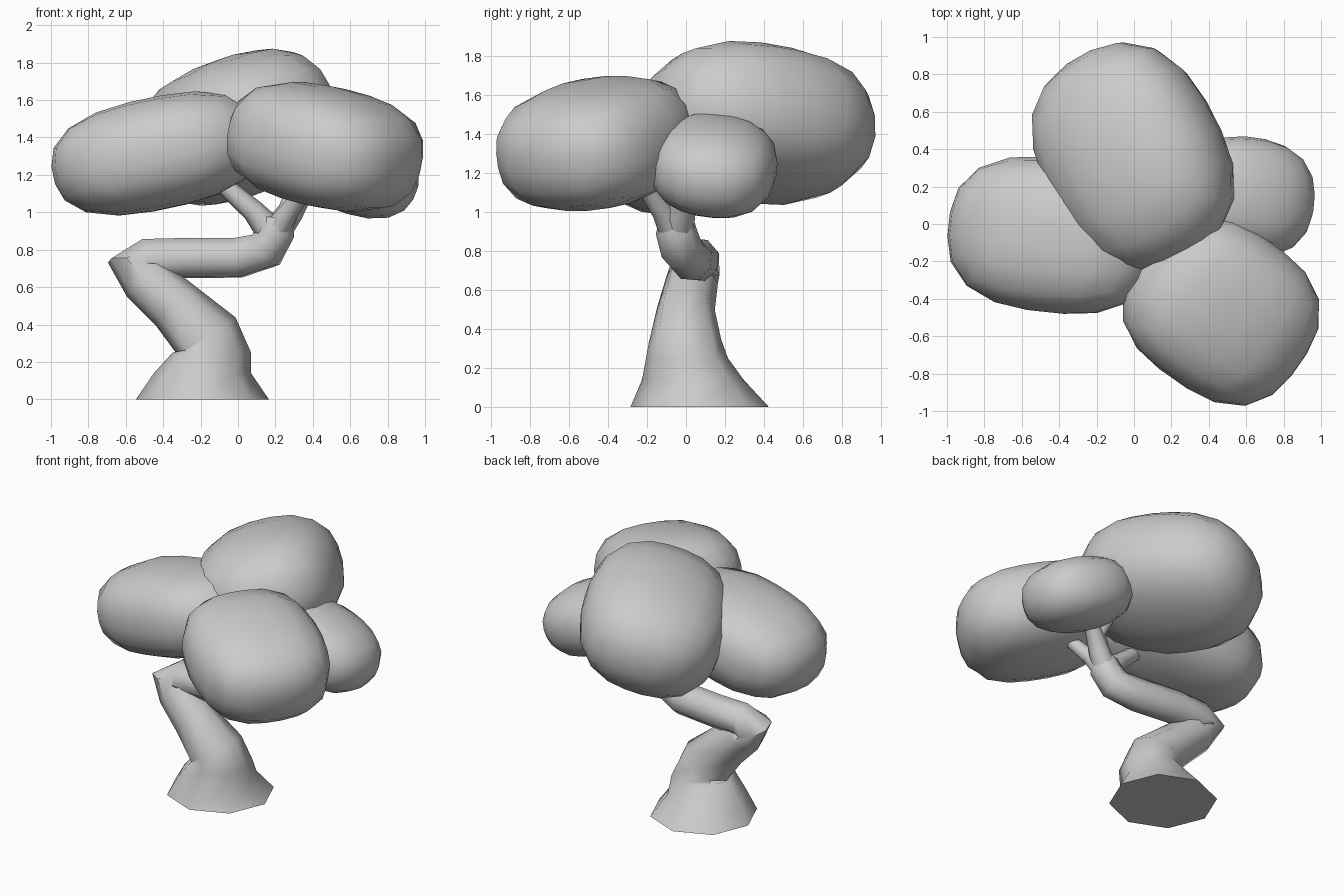
import bpy, bmesh
from math import sin, cos, tan, pi, radians
from mathutils import Vector, Matrix

if "Cube" in bpy.data.objects:
    bpy.data.objects.remove(bpy.data.objects["Cube"])


def finish(bm, name):
    bmesh.ops.recalc_face_normals(bm, faces=bm.faces)
    me = bpy.data.meshes.new(name)
    bm.to_mesh(me)
    bm.free()
    ob = bpy.data.objects.new(name, me)
    bpy.context.collection.objects.link(ob)
    bpy.ops.object.select_all(action='DESELECT')
    ob.select_set(True)
    bpy.context.view_layer.objects.active = ob
    bpy.ops.object.shade_smooth_by_angle(angle=radians(50))
    return ob


def foliage(name, centre, half, yaw, droop, roll=0, p=2.6):
    """Boxy ellipsoid; local x points outward along yaw and sinks by droop."""
    bm = bmesh.new()
    bmesh.ops.create_cube(bm, size=2)
    bmesh.ops.subdivide_edges(bm, edges=bm.edges[:], cuts=4, use_grid_fill=True)
    rot = (Matrix.Rotation(radians(yaw), 3, 'Z') @ Matrix.Rotation(radians(droop), 3, 'Y')
           @ Matrix.Rotation(radians(roll), 3, 'X'))
    for v in bm.verts:
        d = Vector([tan(c * pi / 4) for c in v.co])
        d /= sum(abs(c) ** p for c in d) ** (1 / p)
        v.co = rot @ Vector([a * b for a, b in zip(d, half)]) + Vector(centre)
    return finish(bm, name)


def limb(name, path, sides=8, flat_rings=0):
    """Tapered tube through (x, y, z, radius) points; the first rings may lie flat."""
    bm = bmesh.new()
    pts = [Vector(q[:3]) for q in path]
    n = len(pts)
    side = Vector((1, 0, 0))
    prev, old = None, None
    for i, q in enumerate(path):
        t = Vector((0, 0, 0))
        if i > 0:
            t += (pts[i] - pts[i - 1]).normalized()
        if i < n - 1:
            t += (pts[i + 1] - pts[i]).normalized()
        t.normalize()
        if i < flat_rings:
            t = Vector((0, 0, 1))
        if old:
            side = old.rotation_difference(t) @ side
        side = (side - t * side.dot(t)).normalized()
        up = t.cross(side)
        ring = [bm.verts.new(pts[i] + q[3] * (side * cos(2 * pi * k / sides) + up * sin(2 * pi * k / sides)))
                for k in range(sides)]
        if prev:
            for k in range(sides):
                m = (k + 1) % sides
                bm.faces.new((prev[k], prev[m], ring[m], ring[k]))
        else:
            bm.faces.new(ring[::-1])
        prev, old = ring, t
    bm.faces.new(prev)
    return finish(bm, name)


# Crooked trunk with flared foot
limb("trunk", [
    (-0.19, 0.07, 0.0, 0.355), (-0.19, 0.035, 0.14, 0.26), (-0.14, 0.005, 0.25, 0.21),
    (-0.17, -0.005, 0.34, 0.185), (-0.34, 0.0, 0.505, 0.148), (-0.5, 0.03, 0.645, 0.135),
    (-0.57, 0.05, 0.715, 0.13), (-0.49, 0.06, 0.75, 0.115), (-0.3, 0.06, 0.755, 0.113),
    (0.0, 0.025, 0.757, 0.113), (0.15, -0.02, 0.8, 0.11), (0.2, -0.05, 0.9, 0.105),
    (0.21, -0.05, 0.97, 0.085),
], flat_rings=3)

# Branches into each foliage mass
fork = (0.19, -0.05, 0.88, 0.085)
limb("branch_left", [fork, (0.08, -0.06, 1.01, 0.06), (-0.06, -0.08, 1.13, 0.05), (-0.16, -0.08, 1.19, 0.04)])
limb("branch_front", [fork, (0.27, -0.12, 1.0, 0.055), (0.35, -0.2, 1.11, 0.045), (0.44, -0.32, 1.25, 0.045)])
limb("branch_right", [fork, (0.28, -0.02, 1.0, 0.07), (0.36, 0.01, 1.13, 0.055), (0.46, 0.06, 1.22, 0.05)])
limb("branch_back", [(0.27, -0.02, 1.0, 0.06), (0.31, 0.0, 1.12, 0.055), (0.25, 0.1, 1.3, 0.05)])

# Foliage masses
foliage("foliage_left", (-0.43, -0.06, 1.315), (0.57, 0.415, 0.3), 174, 12)
foliage("foliage_front", (0.465, -0.46, 1.35), (0.515, 0.45, 0.315), -35, 13, 0, 2.7)
foliage("foliage_right", (0.605, 0.145, 1.235), (0.37, 0.32, 0.235), -8, 20, -8, 2.4)
foliage("foliage_back", (-0.005, 0.36, 1.455), (0.61, 0.485, 0.375), 117, 9, -18, 2.5)
